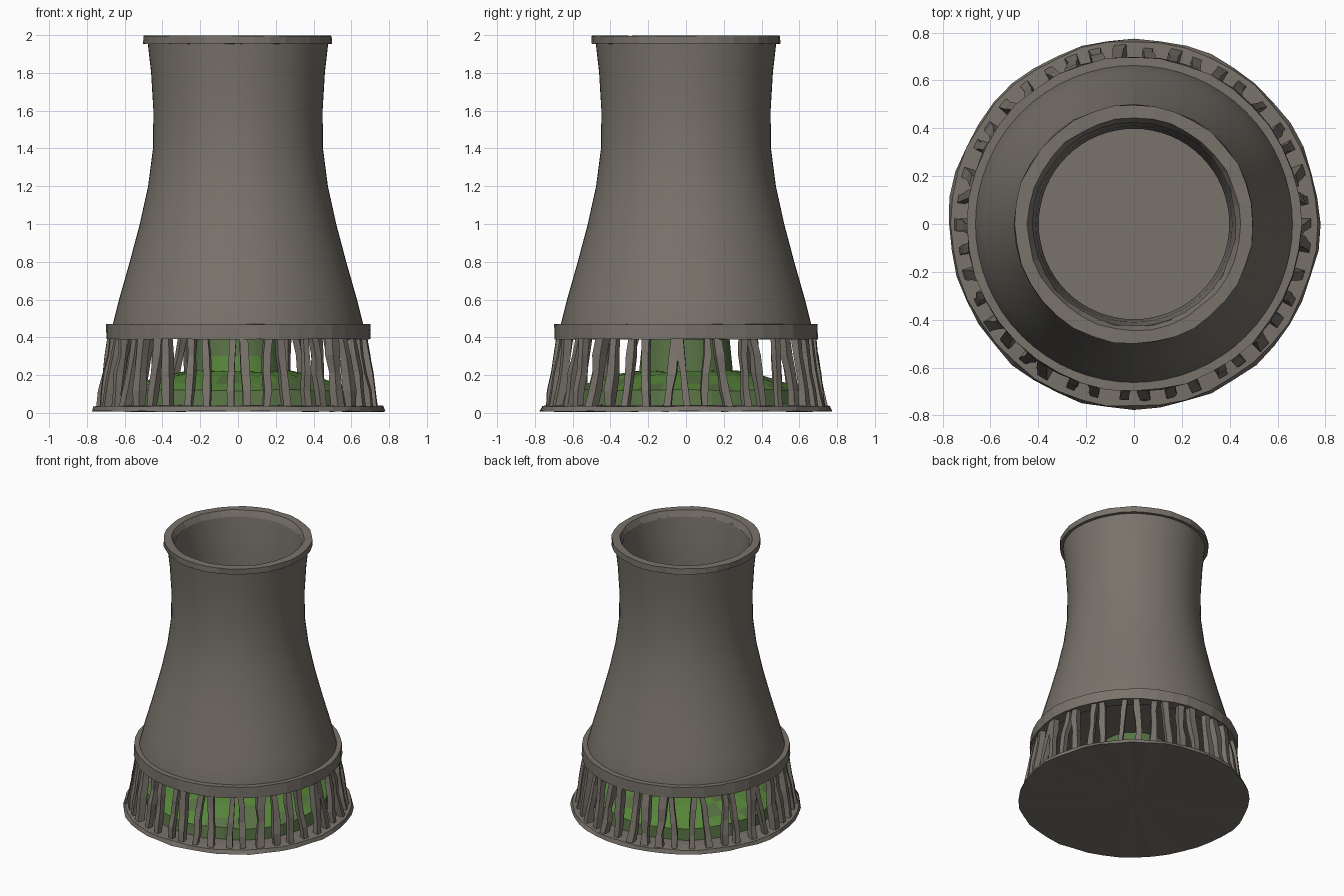
import bpy
import bmesh
import random
from math import cos, sin, pi, tau, atan2
from mathutils import Vector

random.seed(4)
old = bpy.data.objects.get("Cube")
if old:
    bpy.data.objects.remove(old)


def material(name, rgb):
    m = bpy.data.materials.new(name)
    m.use_nodes = True
    m.diffuse_color = (*rgb, 1)
    m.node_tree.nodes["Principled BSDF"].inputs["Base Color"].default_value = (*rgb, 1)
    return m


concrete = material("weathered concrete", (0.19, 0.17, 0.145))
moss = material("bright moss", (0.10, 0.25, 0.045))
dull_moss = material("dull moss", (0.10, 0.17, 0.06))


def finish(name, bm, mats, smooth=False):
    bmesh.ops.recalc_face_normals(bm, faces=bm.faces)
    mesh = bpy.data.meshes.new(name)
    bm.to_mesh(mesh)
    bm.free()
    obj = bpy.data.objects.new(name, mesh)
    bpy.context.collection.objects.link(obj)
    for m in mats:
        mesh.materials.append(m)
    if smooth:
        bpy.ops.object.select_all(action="DESELECT")
        obj.select_set(True)
        bpy.context.view_layer.objects.active = obj
        bpy.ops.object.shade_smooth_by_angle(angle=0.6)
    return obj


def lathe(profile, sides, closed=False, jitter=0.0):
    """Spin (radius, height) points round z; radius zero makes a pole."""
    bm = bmesh.new()
    rings = []
    for r, z in profile:
        if r == 0:
            rings.append([bm.verts.new((0, 0, z))] * sides)
            continue
        ring = []
        for i in range(sides):
            a = tau * i / sides
            rr = r + random.uniform(-jitter, jitter)
            zz = z + random.uniform(-jitter, jitter) * 0.5
            ring.append(bm.verts.new((rr * cos(a), rr * sin(a), zz)))
        rings.append(ring)
    pairs = list(zip(rings, rings[1:]))
    if closed:
        pairs.append((rings[-1], rings[0]))
    for lo, hi in pairs:
        for i in range(sides):
            j = (i + 1) % sides
            corners = list(dict.fromkeys((lo[i], lo[j], hi[j], hi[i])))
            bm.faces.new(corners)
    return bm


# Hollow waisted shell with a closed floor
outer = [(0.675, 0.42), (0.63, 0.6), (0.573, 0.8), (0.52, 1.0), (0.476, 1.2),
         (0.45, 1.4), (0.448, 1.6), (0.46, 1.8), (0.478, 1.96)]
inner = [(r - 0.05, z) for r, z in reversed(outer)]
shell = lathe([(0, 0.40), (0.675, 0.40)] + outer + inner + [(0, 0.42)], 64)
finish("tower_shell", shell, [concrete], True)

# Chipped rim and skirt bands
rim = [(0.50, 1.955), (0.50, 1.997), (0.445, 1.997), (0.425, 1.955)]
finish("top_rim", lathe(rim, 36, True, 0.004), [concrete])
band = [(0.70, 0.39), (0.70, 0.47), (0.64, 0.47), (0.62, 0.39)]
finish("skirt_band", lathe(band, 40, True, 0.004), [concrete])

# Ground slab
slab = [(0, 0.008), (0.775, 0.008), (0.765, 0.035), (0.70, 0.04), (0, 0.04)]
finish("base_slab", lathe(slab, 44, False, 0.006), [concrete])


# Ring of crooked, leaning columns
def column(bm, angle, lean):
    rings = []
    width = random.uniform(0.017, 0.024)
    for k in range(5):
        t = k / 4
        a = angle + lean * t + random.uniform(-0.008, 0.008)
        r = 0.725 - 0.06 * t + random.uniform(-0.006, 0.006)
        centre = Vector((r * cos(a), r * sin(a), 0.025 + 0.375 * t))
        radial = Vector((cos(a), sin(a), 0))
        side = Vector((-sin(a), cos(a), 0))
        w = width * random.uniform(0.8, 1.2)
        rings.append([bm.verts.new(centre + radial * w * p + side * w * q)
                      for p, q in ((-1, -1), (1, -1), (1, 1), (-1, 1))])
    for lo, hi in zip(rings, rings[1:]):
        for i in range(4):
            j = (i + 1) % 4
            bm.faces.new((lo[i], lo[j], hi[j], hi[i]))
    bm.faces.new(rings[0][::-1])
    bm.faces.new(rings[-1])


columns = bmesh.new()
count = 42
for i in range(count):
    lean = (1 if i % 2 else -1) * random.uniform(0.01, 0.06)
    column(columns, tau * i / count + random.uniform(-0.02, 0.02), lean)
finish("support_columns", columns, [concrete])

# Mossy mound with duller flanks and patches
mound = lathe([(0.62, 0.035), (0.61, 0.12), (0.52, 0.155), (0.40, 0.195),
               (0.28, 0.22), (0, 0.225)], 28, False, 0.010)
for f in mound.faces:
    c = f.calc_center_median()
    if c.z < 0.10 or random.random() < 0.2:
        f.material_index = 1
finish("moss_mound", mound, [moss, dull_moss])

# Central core, brighter towards the front right
core = lathe([(0.25, 0.2), (0.24, 0.3), (0.23, 0.40)], 20)
for f in core.faces:
    c = f.calc_center_median()
    if c.z < 0.3 and abs(atan2(c.y, c.x) + pi / 2) < 0.6:
        f.material_index = 1
finish("central_core", core, [dull_moss, moss], True)
